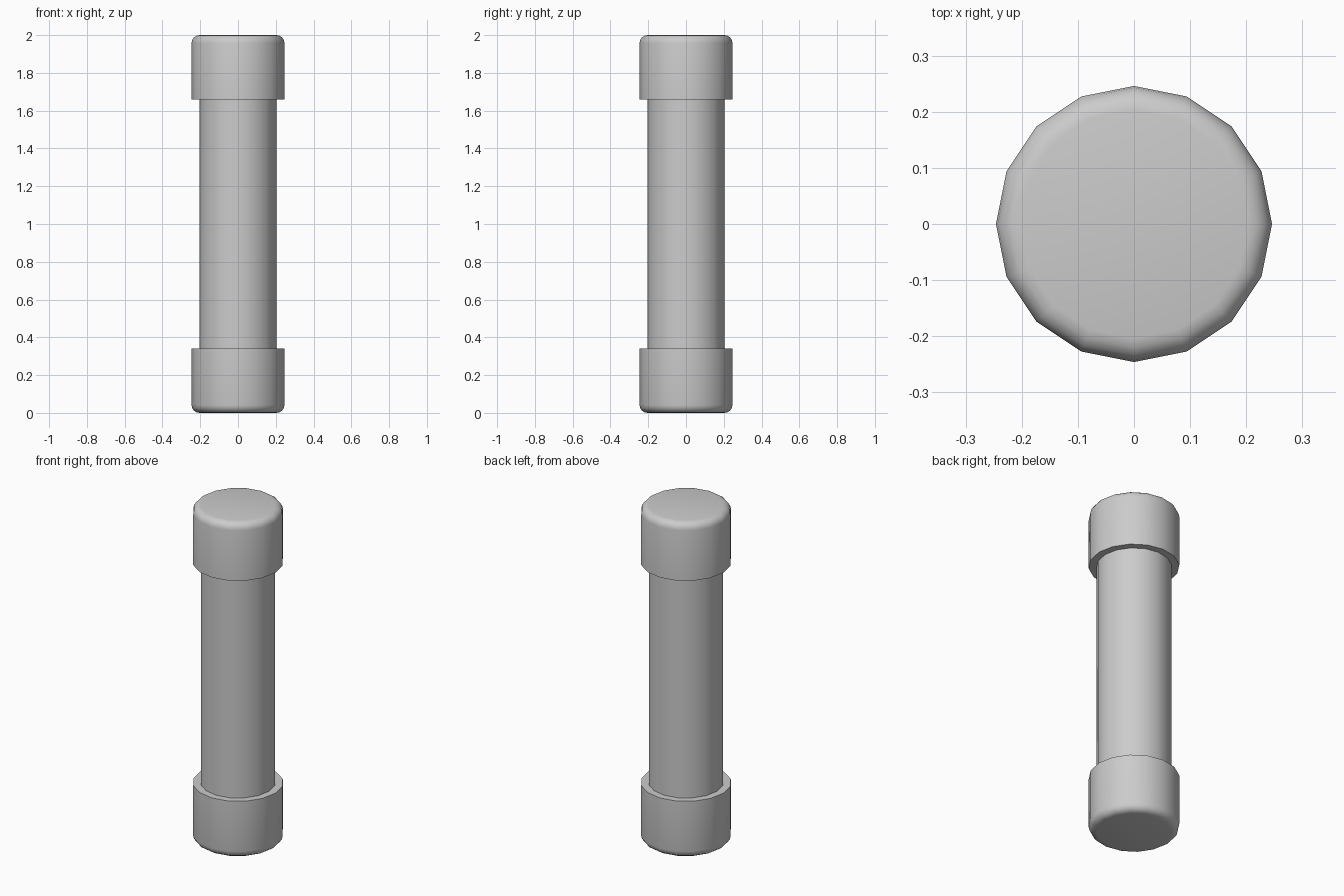
import bpy, bmesh, math

if "Cube" in bpy.data.objects:
    bpy.data.objects.remove(bpy.data.objects["Cube"])

SIDES = 16
R_CAP, R_TUBE, BEVEL, CAP_H, LENGTH = 0.246, 0.204, 0.042, 0.342, 2.0


def lathe(name, profile):
    """Revolve an (r, z) profile around z and close both ends."""
    bm = bmesh.new()
    rings = [[bm.verts.new((r * math.cos(2 * math.pi * i / SIDES),
                            r * math.sin(2 * math.pi * i / SIDES), z))
              for i in range(SIDES)] for r, z in profile]
    for a, b in zip(rings, rings[1:]):
        for i in range(SIDES):
            j = (i + 1) % SIDES
            bm.faces.new((a[i], a[j], b[j], b[i]))
    bm.faces.new(rings[0])
    bm.faces.new(rings[-1])
    bmesh.ops.recalc_face_normals(bm, faces=bm.faces)
    mesh = bpy.data.meshes.new(name)
    bm.to_mesh(mesh)
    bm.free()
    obj = bpy.data.objects.new(name, mesh)
    bpy.context.collection.objects.link(obj)
    bpy.ops.object.select_all(action='DESELECT')
    obj.select_set(True)
    bpy.context.view_layer.objects.active = obj
    bpy.ops.object.shade_smooth_by_angle(angle=math.radians(35))
    return obj


# Central tube, running slightly into both caps
lathe("tube", [(R_TUBE, CAP_H - 0.05), (R_TUBE, LENGTH - CAP_H + 0.05)])

# End caps with rounded outer rims, the top one a mirror of the bottom one
arc = [math.radians(a) for a in (0, 22.5, 45, 67.5, 90)]
cap = [(R_CAP - BEVEL + BEVEL * math.sin(a), BEVEL - BEVEL * math.cos(a)) for a in arc]
cap.append((R_CAP, CAP_H))
lathe("bottom_cap", cap)
lathe("top_cap", [(r, LENGTH - z) for r, z in cap])
